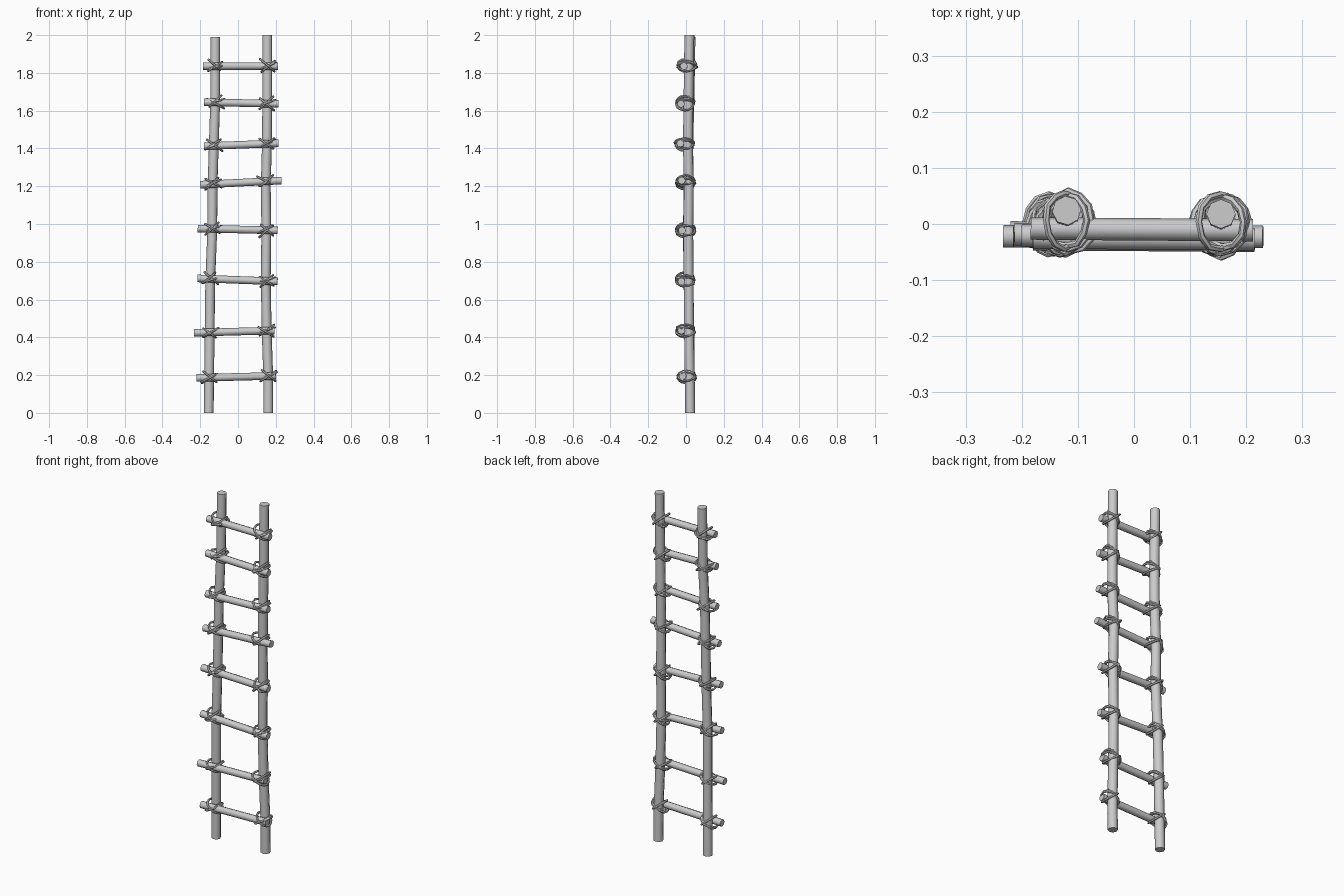
import bpy, math, random
from mathutils import Vector

if "Cube" in bpy.data.objects:
    bpy.data.objects.remove(bpy.data.objects["Cube"])

random.seed(4)


def tube(name, points, radius, res=2, closed=False):
    """Sweep a round section along a path and turn it into a smooth mesh."""
    cu = bpy.data.curves.new(name, 'CURVE')
    cu.dimensions = '3D'
    cu.bevel_depth = radius
    cu.bevel_resolution = res
    cu.use_fill_caps = not closed
    sp = cu.splines.new('POLY')
    sp.points.add(len(points) - 1)
    for p, co in zip(sp.points, points):
        p.co = (*co, 1)
    sp.use_cyclic_u = closed
    ob = bpy.data.objects.new(name, cu)
    bpy.context.collection.objects.link(ob)
    bpy.ops.object.select_all(action='DESELECT')
    ob.select_set(True)
    bpy.context.view_layer.objects.active = ob
    bpy.ops.object.convert(target='MESH')
    bpy.ops.object.shade_smooth_by_angle(angle=math.radians(50))


def at_height(path, z):
    """Point on a pole path at height z."""
    for a, b in zip(path, path[1:]):
        if a[2] <= z <= b[2]:
            return Vector(a).lerp(Vector(b), (z - a[2]) / (b[2] - a[2]))


# Crooked side poles
left = [(-.155, .022, 0), (-.15, .018, .43), (-.147, .013, .7), (-.136, .01, .97),
        (-.135, .014, 1.2), (-.128, .012, 1.42), (-.121, .018, 1.64), (-.12, .024, 1.99)]
right = [(.16, .022, 0), (.16, .02, .19), (.152, .016, .43), (.147, .014, .7), (.15, .012, .97),
         (.147, .015, 1.2), (.153, .01, 1.42), (.155, .013, 1.64), (.155, .018, 2)]
tube("left_pole", left, .026)
tube("right_pole", right, .026)

# Rungs: left x, left z, right x, right z, y
rungs = [(-.22, .185, .2, .196, -.015), (-.233, .424, .193, .436, -.022),
         (-.215, .712, .21, .696, -.022), (-.213, .976, .21, .966, -.018),
         (-.2, 1.208, .23, 1.23, -.02), (-.18, 1.412, .215, 1.427, -.027),
         (-.18, 1.645, .215, 1.636, -.024), (-.184, 1.836, .212, 1.836, -.008)]


def lashing(name, centre, angle, across, deep):
    """One slanted rope loop around a pole and rung crossing."""
    d = Vector((math.cos(angle), 0, math.sin(angle)))
    pts = []
    for i in range(12):
        t = math.tau * i / 12
        wob = random.uniform(.95, 1.06)
        pts.append(centre + d * across * wob * math.cos(t)
                   + Vector((0, deep * wob * math.sin(t), 0)))
    tube(name, pts, .006, 1, True)


for n, (x0, z0, x1, z1, y) in enumerate(rungs, 1):
    a, b = Vector((x0, y, z0)), Vector((x1, y - .003, z1))
    tube(f"rung_{n}", [a, b], .02)
    # Rope lashings at both poles
    for side, path in (("left", left), ("right", right)):
        px = at_height(path, z0)
        c = a.lerp(b, (px.x - x0) / (x1 - x0))
        c.y = (px.y + y) / 2
        for k, deg in enumerate((36, -34, 20)):
            off = Vector((random.uniform(-.006, .006), 0, random.uniform(-.007, .007)))
            ang = math.radians(deg + random.uniform(-8, 8))
            lashing(f"{side}_lashing_{n}_{k + 1}", c + off, ang,
                    random.uniform(.042, .05), random.uniform(.044, .05))
